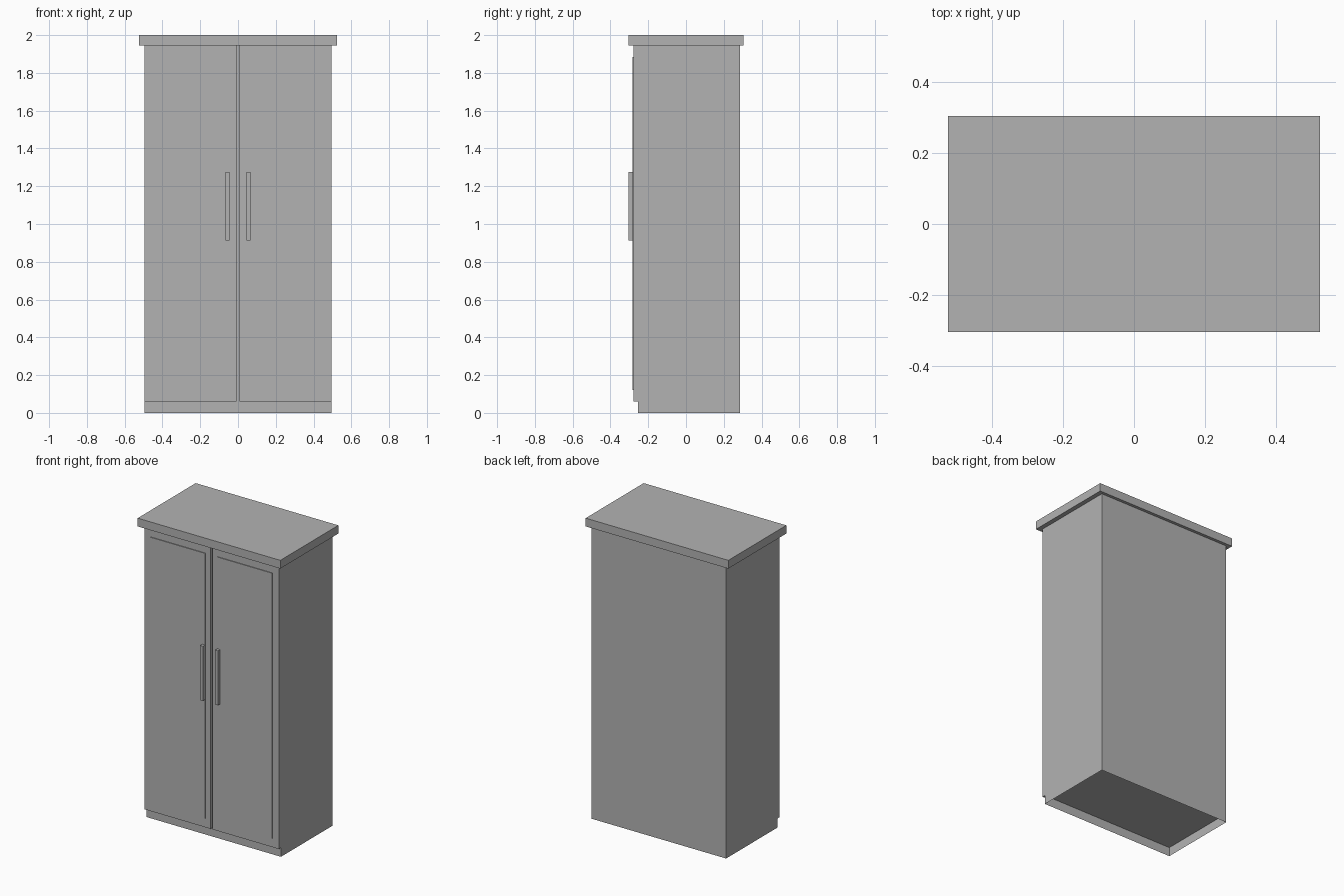
import bpy
import bmesh

if "Cube" in bpy.data.objects:
    bpy.data.objects.remove(bpy.data.objects["Cube"])

grey = bpy.data.materials.new("cabinet_grey")
grey.diffuse_color = (0.45, 0.45, 0.45, 1.0)
grey.use_nodes = True
grey.node_tree.nodes["Principled BSDF"].inputs["Base Color"].default_value = grey.diffuse_color


def box(name, x, y, z, open_ends=False):
    """Box from (min, max) ranges; open_ends drops the top and bottom faces."""
    bm = bmesh.new()
    bmesh.ops.create_cube(bm, size=1.0)
    for v in bm.verts:
        for i, (lo, hi) in enumerate((x, y, z)):
            v.co[i] = lo if v.co[i] < 0 else hi
    if open_ends:
        ends = [f for f in bm.faces if abs(f.normal.z) > 0.9]
        bmesh.ops.delete(bm, geom=ends, context='FACES')
    mesh = bpy.data.meshes.new(name)
    bm.to_mesh(mesh)
    bm.free()
    mesh.materials.append(grey)
    obj = bpy.data.objects.new(name, mesh)
    bpy.context.collection.objects.link(obj)
    return obj


W = 0.495                      # half width of the body
BACK, FACE, DOOR = 0.285, -0.255, -0.277
BASE, TOP = 0.06, 1.945

# Hollow plinth, main body and overhanging top
box("plinth", (-W, W), (FACE, BACK), (0, BASE), open_ends=True)
box("carcass", (-W, W), (FACE, BACK), (BASE, TOP))
box("top_slab", (-0.525, 0.525), (-0.305, 0.305), (TOP, 2.0))

# Doors with a narrow gap between them, raised panels and bar handles
for side, s in (("left", -1), ("right", 1)):
    def span(a, b):
        return tuple(sorted((a * s, b * s)))
    box(side + "_door", span(0.007, W), (DOOR, FACE), (BASE, TOP))
    box(side + "_door_panel", span(0.045, 0.448), (DOOR - 0.005, DOOR), (0.12, 1.885))
    box(side + "_handle", span(0.045, 0.066), (-0.305, DOOR), (0.912, 1.275))
